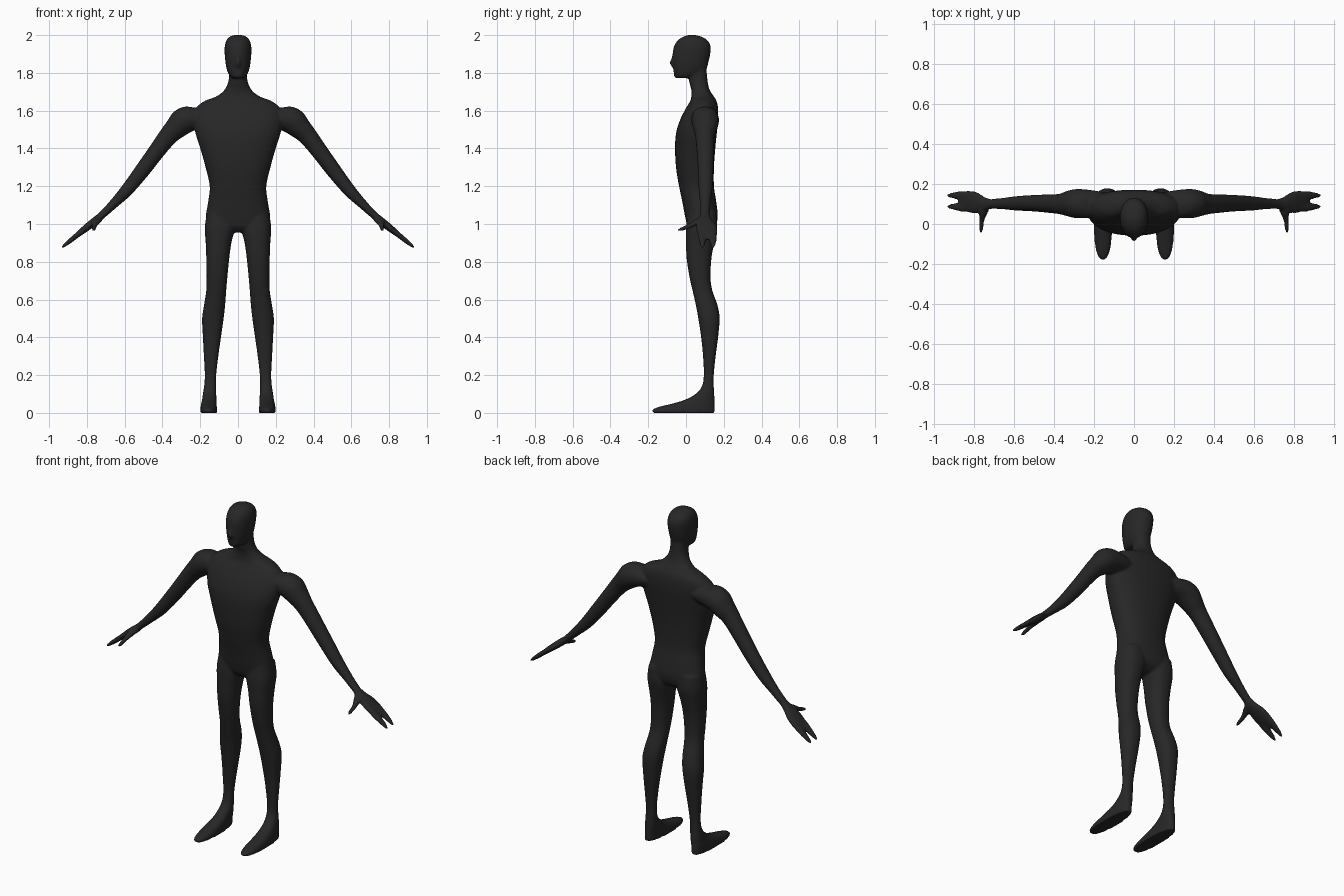
import bpy, bmesh, math
from mathutils import Vector

bm = bmesh.new()
X, Y = Vector((1, 0, 0)), Vector((0, 1, 0))


def spline(rows, sub=5):
    """Catmull-Rom interpolation through rows of numbers."""
    out = []
    for i in range(len(rows) - 1):
        p0, p1 = rows[max(i - 1, 0)], rows[i]
        p2, p3 = rows[i + 1], rows[min(i + 2, len(rows) - 1)]
        for s in range(sub):
            t = s / sub
            out.append([0.5 * (2 * b + (c - a) * t + (2 * a - 5 * b + 4 * c - d) * t * t
                               + (3 * b - a - 3 * c + d) * t ** 3)
                        for a, b, c, d in zip(p0, p1, p2, p3)])
    out.append(list(rows[-1]))
    return out


def loft(rows, u, v, power=2.0, n=32, sides=(1,)):
    """Closed tube through rows of (x, y, z, radius_u, radius_v)."""
    for side in sides:
        rings = []
        for x, y, z, ru, rv in spline(rows):
            ring = []
            for k in range(n):
                a = 2 * math.pi * k / n
                c, s = math.cos(a), math.sin(a)
                c = math.copysign(abs(c) ** (2 / power), c)
                s = math.copysign(abs(s) ** (2 / power), s)
                p = Vector((x, y, z)) + u * c * max(ru, .004) + v * s * max(rv, .004)
                p.x *= side
                ring.append(bm.verts.new(p))
            rings.append(ring)
        for a, b in zip(rings, rings[1:]):
            for k in range(n):
                j = (k + 1) % n
                bm.faces.new((a[k], a[j], b[j], b[k]))
        bm.faces.new(rings[0])
        bm.faces.new(rings[-1])


def upright(rows, **kw):
    """Loft along z through rows of (z, x0, x1, y0, y1)."""
    loft([((a + b) / 2, (c + d) / 2, z, (b - a) / 2, (d - c) / 2)
          for z, a, b, c, d in rows], X, Y, **kw)


def centred(rows, **kw):
    upright([(z, -w, w, c, d) for z, w, c, d in rows], **kw)


BOTH = (1, -1)

# torso and neck
centred([(.955, .08, .04, .12), (.985, .155, .01, .155), (1.04, .17, -.005, .168),
         (1.12, .158, -.02, .16), (1.2, .15, -.037, .148), (1.3, .172, -.053, .148),
         (1.4, .2, -.058, .155), (1.48, .225, -.053, .163), (1.55, .235, -.032, .17),
         (1.61, .225, -.002, .17), (1.65, .18, .022, .162), (1.675, .115, .028, .148),
         (1.71, .072, .028, .125), (1.76, .05, .016, .114), (1.83, .048, .01, .108)], power=2.3)

# head
centred([(1.772, .03, -.06, .03), (1.79, .048, -.064, .08), (1.82, .06, -.067, .108),
         (1.86, .067, -.07, .12), (1.91, .071, -.07, .13), (1.95, .069, -.06, .128),
         (1.98, .057, -.035, .105), (1.997, .034, 0, .065), (2.001, .01, .02, .04)], power=2.1)

# nose
centred([(1.83, .012, -.074, -.04), (1.85, .015, -.087, -.04), (1.875, .011, -.079, -.04),
         (1.905, .008, -.07, -.04)])

# legs and feet
upright([(0, .11, .2, -.175, .153), (.015, .11, .2, -.18, .153), (.03, .112, .198, -.15, .153),
         (.05, .113, .195, -.07, .152), (.07, .114, .19, -.005, .151), (.1, .115, .186, .05, .15),
         (.14, .116, .18, .084, .147), (.2, .115, .176, .094, .147), (.3, .104, .181, .09, .157),
         (.4, .09, .186, .08, .17), (.5, .076, .19, .065, .178), (.57, .068, .18, .052, .167),
         (.65, .062, .168, .034, .139), (.72, .056, .166, .018, .13), (.82, .046, .168, .003, .135),
         (.9, .035, .171, 0, .15), (.98, .018, .176, 0, .165), (1.06, .03, .165, .01, .16)],
        power=2.3, sides=BOTH)

# shoulders and arms
loft([(.16, .1, 1.57, .06, .06), (.22, .1, 1.567, .082, .07), (.285, .102, 1.545, .074, .073),
      (.33, .102, 1.505, .06, .063), (.37, .1, 1.465, .051, .051), (.43, .102, 1.387, .045, .046),
      (.507, .104, 1.283, .041, .041), (.59, .103, 1.178, .034, .036),
      (.66, .102, 1.105, .025, .028), (.72, .1, 1.047, .02, .025), (.75, .1, 1.02, .018, .03)],
     Vector((.74, 0, .67)), Y, sides=BOTH)

# palms
N = Vector((.64, 0, .77))
loft([(.71, .1, 1.056, .018, .023), (.745, .1, 1.026, .02, .034), (.785, .107, .994, .02, .052),
      (.825, .112, .962, .017, .056), (.86, .115, .934, .012, .046), (.875, .116, .921, .008, .03)],
     N, Y, sides=BOTH)

# two finger groups
for y0, y1 in ((.141, .143), (.085, .087)):
    loft([(.82, y0, .966, .014, .026), (.86, y0, .934, .014, .024), (.9, y1, .902, .012, .017),
          (.925, y1, .882, .008, .01), (.933, y1, .875, .004, .004)], N, Y, sides=BOTH)

# thumbs
loft([(.745, .1, 1.025, .016, .03), (.752, .06, 1.012, .016, .024), (.76, .02, .99, .013, .014),
      (.763, -.02, .974, .011, .011), (.764, -.044, .966, .006, .006)],
     Vector((0, -.3, .95)), X, sides=BOTH)

bmesh.ops.recalc_face_normals(bm, faces=bm.faces)
mesh = bpy.data.meshes.new("figure")
bm.to_mesh(mesh)
bm.free()
body = bpy.data.objects.new("figure", mesh)
bpy.context.collection.objects.link(body)

# fuse the parts into one smooth skin
fuse = body.modifiers.new("fuse", 'REMESH')
fuse.mode = 'VOXEL'
fuse.voxel_size = 0.007
fuse.use_smooth_shade = True
soft = body.modifiers.new("soften", 'SMOOTH')
soft.factor = 0.5
soft.iterations = 6

black = bpy.data.materials.new("matte black")
black.diffuse_color = (.02, .02, .02, 1)
mesh.materials.append(black)
